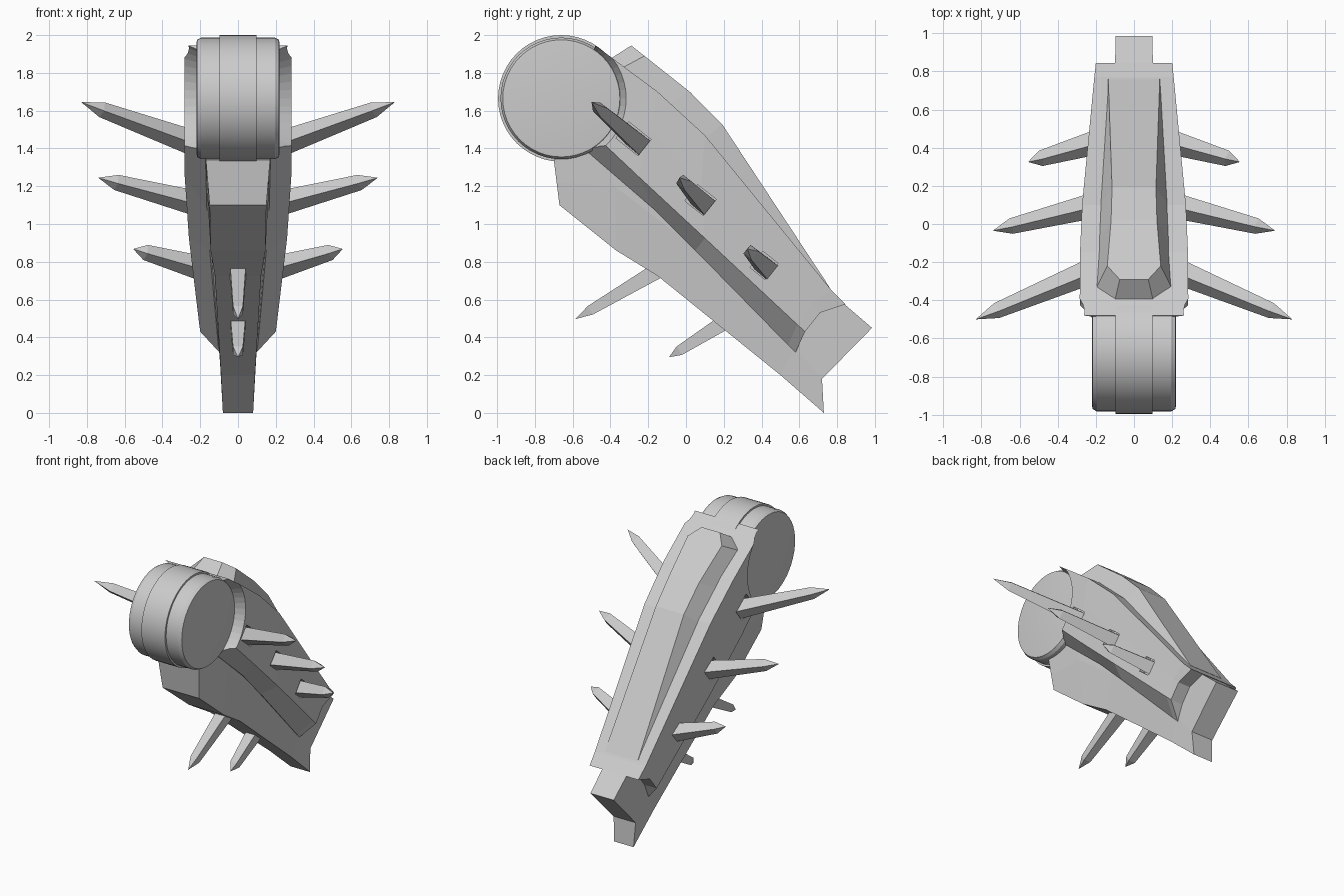
import bpy, bmesh, math
from mathutils import Vector

if "Cube" in bpy.data.objects:
    bpy.data.objects.remove(bpy.data.objects["Cube"])

DRUM = Vector((0, -0.66, 1.665))


def finish(name, bm):
    bmesh.ops.recalc_face_normals(bm, faces=bm.faces[:])
    me = bpy.data.meshes.new(name)
    bm.to_mesh(me)
    bm.free()
    ob = bpy.data.objects.new(name, me)
    bpy.context.collection.objects.link(ob)
    return ob


def loft(name, sections):
    """Skin mirrored half sections of (half width, y, z)."""
    bm = bmesh.new()
    rings = []
    for sec in sections:
        right = [bm.verts.new((w, y, z)) for w, y, z in sec]
        left = [bm.verts.new((-w, y, z)) for w, y, z in reversed(sec)]
        rings.append(right + left)
    n = len(rings[0])
    for a, b in zip(rings, rings[1:]):
        for i in range(n):
            j = (i + 1) % n
            bm.faces.new((a[i], a[j], b[j], b[i]))
    for r in (rings[0], rings[-1]):
        for i in range(n // 2 - 1):
            bm.faces.new((r[i], r[i + 1], r[n - 2 - i], r[n - 1 - i]))
    return finish(name, bm)


def lathe(name, profile, seg=48):
    """Revolve (x, radius) about the drum axis, mirrored in x."""
    prof = [(-x, r) for x, r in reversed(profile)] + profile
    bm = bmesh.new()
    rings = []
    for x, r in prof:
        rings.append([bm.verts.new(DRUM + Vector((x, r * math.cos(t), r * math.sin(t))))
                      for t in (2 * math.pi * k / seg for k in range(seg))])
    for a, b in zip(rings, rings[1:]):
        for i in range(seg):
            j = (i + 1) % seg
            bm.faces.new((a[i], a[j], b[j], b[i]))
    bm.faces.new(rings[0])
    bm.faces.new(rings[-1])
    return finish(name, bm)


def spike(name, base, tip, side, half):
    """Four-sided blade: base, shoulder at 80 percent, then the point."""
    base, tip = Vector(base), Vector(tip)
    d = (tip - base).normalized()
    s = Vector(side)
    s = (s - d * s.dot(d)).normalized()
    n = d.cross(s)
    start = base - d * 0.07
    bm = bmesh.new()
    rings = []
    for p, h in ((start, half * 1.05), (base.lerp(tip, 0.8), half * 0.64)):
        rings.append([bm.verts.new(p + s * h * a + n * h * b)
                      for a, b in ((1, 1), (-1, 1), (-1, -1), (1, -1))])
    end = bm.verts.new(tip)
    bm.faces.new(rings[0])
    for i in range(4):
        j = (i + 1) % 4
        bm.faces.new((rings[0][i], rings[0][j], rings[1][j], rings[1][i]))
        bm.faces.new((rings[1][i], rings[1][j], end))
    return finish(name, bm)


# Joint drum with raised centre band and bevelled caps
drum = lathe("joint_drum", [(0.097, 0.335), (0.0975, 0.322), (0.195, 0.322),
                            (0.217, 0.31), (0.219, 0.297)])
bpy.context.view_layer.objects.active = drum
drum.select_set(True)
bpy.ops.object.shade_smooth_by_angle(angle=math.radians(25))
drum.select_set(False)

# Wide outer shell: top corner, side middle, lower side edge, inner lower edge
shell = loft("outer_shell", [
    [(0.285, -0.48, 1.945), (0.285, -0.53, 1.75), (0.285, -0.60, 1.58), (0.175, -0.60, 1.45)],
    [(0.283, -0.15, 1.70), (0.283, -0.20, 1.50), (0.282, -0.25, 1.25), (0.165, -0.16, 1.07)],
    [(0.272, 0.10, 1.47), (0.270, 0.08, 1.20), (0.260, 0.10, 0.925), (0.150, 0.05, 0.86)],
    [(0.208, 0.77, 0.65), (0.205, 0.66, 0.58), (0.205, 0.59, 0.467), (0.105, 0.54, 0.36)],
    [(0.200, 0.845, 0.575), (0.200, 0.71, 0.53), (0.200, 0.63, 0.43), (0.098, 0.58, 0.32)],
])

# Raised ridge on top: base edge, top edge
loft("top_ridge", [
    [(0.10, -0.40, 1.875), (0.075, -0.29, 1.945)],
    [(0.20, -0.34, 1.825), (0.14, -0.22, 1.89)],
    [(0.19, -0.10, 1.63), (0.12, 0.02, 1.70)],
    [(0.18, 0.10, 1.45), (0.115, 0.19, 1.53)],
    [(0.137, 0.75, 0.66), (0.135, 0.76, 0.665)],
])

# Narrow keel below, ending in a notched foot: bottom, middle, top
loft("keel", [
    [(0.150, -0.67, 1.10), (0.160, -0.685, 1.22), (0.170, -0.70, 1.34)],
    [(0.145, -0.37, 0.86), (0.165, -0.38, 1.20), (0.170, -0.40, 1.50)],
    [(0.122, -0.15, 0.725), (0.150, -0.05, 0.95), (0.150, 0.00, 1.20)],
    [(0.090, 0.50, 0.20), (0.100, 0.58, 0.35), (0.100, 0.81, 0.60)],
    [(0.080, 0.73, 0.00), (0.090, 0.72, 0.18), (0.096, 0.985, 0.45)],
])

# Side spikes, mirrored, with a shallow socket cut round each base
SIDE_SPIKES = [((0.28, -0.27, 1.445), (0.83, -0.50, 1.645)),
               ((0.26, 0.085, 1.12), (0.74, -0.035, 1.245)),
               ((0.225, 0.42, 0.775), (0.555, 0.325, 0.868))]
PERP = Vector((0, 0.62, 0.78))
ALONG = Vector((0, -0.78, 0.62))
sockets = bmesh.new()
for k, (b, t) in enumerate(SIDE_SPIKES):
    for sx, label in ((1, "right"), (-1, "left")):
        m = lambda p: (p[0] * sx, p[1], p[2])
        spike(f"side_spike_{label}_{k + 1}", m(b), m(t), PERP, 0.046)
        c = Vector(m(b)) + ALONG * 0.01
        size = 0.075 - 0.012 * k
        for v in bmesh.ops.create_cube(sockets, size=1)["verts"]:
            x, y, z = v.co
            v.co = c + Vector((x * 0.07, 0, 0)) + ALONG * y * 2 * size + PERP * z * 0.11

# Underside spikes
spike("under_spike_1", (0, -0.19, 0.73), (0, -0.585, 0.497), (1, 0, 0), 0.041)
spike("under_spike_2", (0, 0.18, 0.465), (0, -0.09, 0.295), (1, 0, 0), 0.041)

# Cutters: conical seat round the drum, and the spike sockets
seat = lathe("drum_seat_cutter", [(0.05, 0.30), (0.215, 0.312), (0.32, 0.36)])
for cutter in (seat, finish("socket_cutter", sockets)):
    cutter.hide_render = True
    cutter.hide_viewport = True
    mod = shell.modifiers.new("cut", 'BOOLEAN')
    mod.operation = 'DIFFERENCE'
    mod.solver = 'EXACT'
    mod.object = cutter
